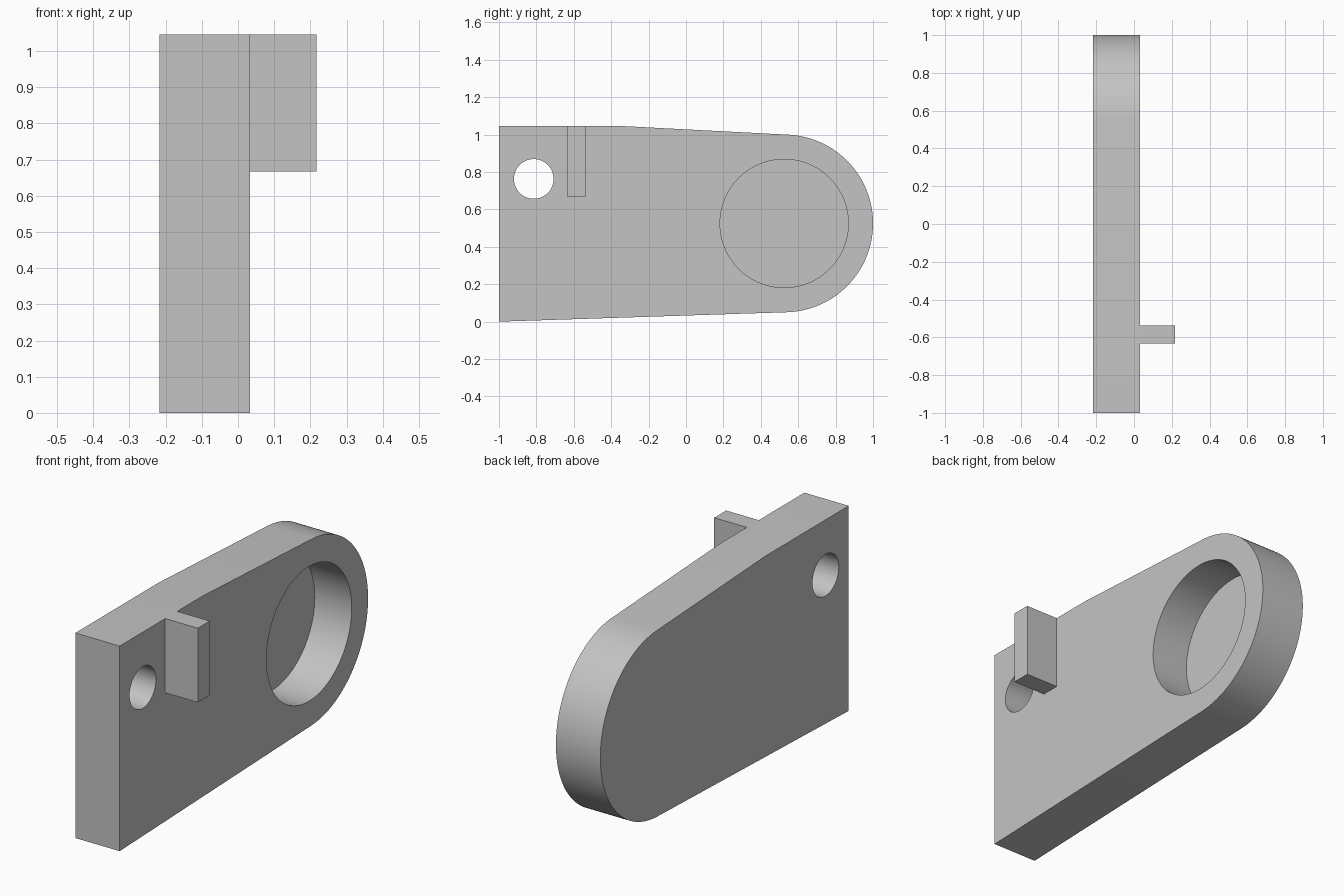
import bpy, bmesh, math
from mathutils import Vector

default = bpy.data.objects.get("Cube")
if default:
    bpy.data.objects.remove(default, do_unlink=True)

BACK, FACE, TAB_END = -0.217, 0.033, 0.217   # x levels
POCKET_FLOOR = -0.175
CENTRE, RADIUS = Vector((0.525, 0.525)), 0.475

grey = bpy.data.materials.new("plain grey")
grey.use_nodes = True
colour = (0.55, 0.55, 0.55, 1)
grey.diffuse_color = colour
grey.node_tree.nodes["Principled BSDF"].inputs["Base Color"].default_value = colour


def extrude_profile(name, points, x0, x1):
    """Solid from a (y, z) outline extruded along x."""
    bm = bmesh.new()
    face = bm.faces.new([bm.verts.new((x0, y, z)) for y, z in points])
    moved = bmesh.ops.extrude_face_region(bm, geom=[face])["geom"]
    verts = [g for g in moved if isinstance(g, bmesh.types.BMVert)]
    bmesh.ops.translate(bm, verts=verts, vec=(x1 - x0, 0, 0))
    bmesh.ops.recalc_face_normals(bm, faces=bm.faces)
    mesh = bpy.data.meshes.new(name)
    bm.to_mesh(mesh)
    bm.free()
    mesh.materials.append(grey)
    obj = bpy.data.objects.new(name, mesh)
    bpy.context.collection.objects.link(obj)
    return obj


def arc(centre, radius, start, end, steps):
    return [(centre[0] + radius * math.cos(a), centre[1] + radius * math.sin(a))
            for a in (start + (end - start) * i / steps for i in range(steps + 1))]


def circle(centre, radius, steps=96):
    return arc(centre, radius, 0, math.tau, steps)[:-1]


def tangent_angle(point, side):
    """Angle on the rounded end where a line from the point touches it."""
    d = Vector(point) - CENTRE
    return math.atan2(d.y, d.x) % math.tau + side * math.acos(RADIUS / d.length)


# Plate: square front end, tapering to a round back end
top_bend, bottom_corner = (-0.33, 1.045), (-1, 0)
end_angle = tangent_angle(top_bend, -1)
start_angle = tangent_angle(bottom_corner, 1) - math.tau
outline = [top_bend, (-1, 1.045), bottom_corner]
outline += arc(CENTRE, RADIUS, start_angle, end_angle, 64)
plate = extrude_profile("plate", outline, BACK, FACE)

# Through hole and round blind pocket
cutters = [
    extrude_profile("hole_cutter", circle((-0.814, 0.763), 0.106), BACK - 0.1, FACE + 0.1),
    extrude_profile("pocket_cutter", circle(CENTRE, 0.343), POCKET_FLOOR, FACE + 0.1),
]
bpy.context.view_layer.objects.active = plate
for cutter in cutters:
    cutter.hide_render = True
    mod = plate.modifiers.new(cutter.name, "BOOLEAN")
    mod.operation, mod.solver, mod.object = "DIFFERENCE", "EXACT", cutter
    bpy.ops.object.modifier_apply(modifier=mod.name)
    bpy.data.objects.remove(cutter, do_unlink=True)

bpy.ops.object.select_all(action="DESELECT")
plate.select_set(True)
bpy.ops.object.shade_smooth_by_angle(angle=math.radians(20))

# Tab standing out from the pocket side, flush with the top
extrude_profile("side_tab", [(-0.633, 0.667), (-0.537, 0.667), (-0.537, 1.045), (-0.633, 1.045)],
                FACE, TAB_END)
